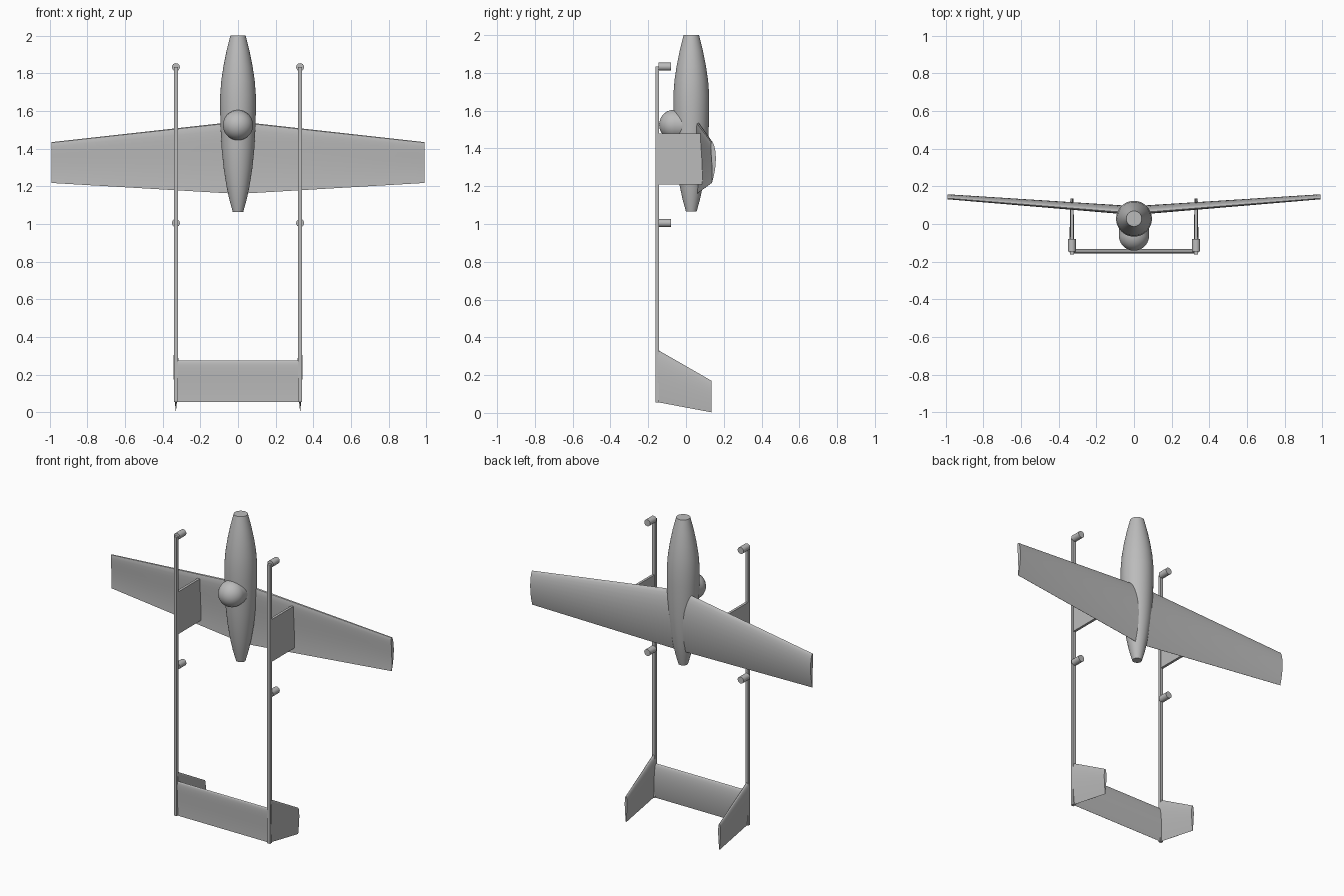
import bpy, bmesh, math
from mathutils import Vector, Matrix

cube = bpy.data.objects.get("Cube")
if cube:
    bpy.data.objects.remove(cube, do_unlink=True)

grey = bpy.data.materials.new("light grey")
grey.use_nodes = True
COLOR = (0.5, 0.5, 0.5, 1)
grey.diffuse_color = COLOR
grey.node_tree.nodes["Principled BSDF"].inputs["Base Color"].default_value = COLOR


def finish(name, bm, smooth=True):
    bmesh.ops.recalc_face_normals(bm, faces=bm.faces[:])
    mesh = bpy.data.meshes.new(name)
    bm.to_mesh(mesh)
    bm.free()
    mesh.materials.append(grey)
    ob = bpy.data.objects.new(name, mesh)
    bpy.context.collection.objects.link(ob)
    if smooth:
        bpy.ops.object.select_all(action='DESELECT')
        ob.select_set(True)
        bpy.context.view_layer.objects.active = ob
        bpy.ops.object.shade_smooth_by_angle(angle=math.radians(35))
    return ob


def loft(name, rings):
    """Skin closed rings of equal length and cap both ends."""
    bm = bmesh.new()
    rows = [[bm.verts.new(p) for p in ring] for ring in rings]
    n = len(rows[0])
    for a, b in zip(rows, rows[1:]):
        for i in range(n):
            j = (i + 1) % n
            bm.faces.new((a[i], a[j], b[j], b[i]))
    bm.faces.new(rows[0])
    bm.faces.new(rows[-1])
    return finish(name, bm)


def airfoil(thick, camber, steps=14):
    """Unit section as (distance from leading edge, height) pairs."""
    def point(c, side):
        half = 5 * thick * (0.2969 * math.sqrt(c) - 0.126 * c - 0.3516 * c**2
                            + 0.2843 * c**3 - 0.1 * c**4)
        return c, camber * 4 * c * (1 - c) + side * half
    cs = [(1 - math.cos(math.pi * i / steps)) / 2 for i in range(steps + 1)]
    return [point(c, 1) for c in reversed(cs)] + [point(c, -1) for c in cs[1:]]


def flat_section(x, y, lead, trail, thick, camber):
    chord = lead - trail
    return [(x, y + h * chord, lead - c * chord) for c, h in airfoil(thick, camber)]


def fin_section(x, y, lead, trail, thick):
    chord = lead - trail
    return [(x + h * chord, y, lead - c * chord) for c, h in airfoil(thick, 0)]


def box(name, low, high):
    low, high = Vector(low), Vector(high)
    bm = bmesh.new()
    bmesh.ops.create_cube(bm, size=1)
    for v in bm.verts:
        v.co = (low + high) / 2 + v.co * (high - low)
    return finish(name, bm, False)


def cylinder_y(name, x, z, radius, y0, y1, segments=32):
    rings = [[(x + radius * math.cos(2 * math.pi * i / segments), y,
               z + radius * math.sin(2 * math.pi * i / segments))
              for i in range(segments)] for y in (y0, y1)]
    return loft(name, rings)


# Fuselage: round body of revolution with blunt ends
AXIS_Y = 0.028
profile = [(1.065, .028), (1.13, .046), (1.2, .061), (1.3, .077), (1.4, .087),
           (1.5, .092), (1.6, .095), (1.68, .095), (1.76, .089), (1.84, .077),
           (1.92, .061), (2.0, .041)]
loft("fuselage", [[(r * math.cos(a), AXIS_Y + r * math.sin(a), z)
                   for a in (2 * math.pi * i / 48 for i in range(48))]
                  for z, r in profile])

# Belly turret: ball on a short drum
bm = bmesh.new()
bmesh.ops.create_uvsphere(bm, u_segments=40, v_segments=24, radius=.08,
                          matrix=Matrix.Translation((0, -.062, 1.525)))
finish("turret_ball", bm)
cylinder_y("turret_drum", 0, 1.525, .08, -.062, .01, 40)

# Main wing with dihedral
tip = (.137, 1.435, 1.218, .11, .045)
root = (.058, 1.545, 1.16, .11, .045)
loft("main_wing", [flat_section(-.99, *tip), flat_section(0, *root),
                   flat_section(.99, *tip)])

# Tailplane between the booms
tail = (-.15, .275, .055, .1, .03)
loft("tailplane", [flat_section(-.33, *tail), flat_section(.33, *tail)])

# Booms, pylons, lift motors and fins on both sides
for side, x in (("left", .33), ("right", -.33)):
    box(side + "_boom", (x - .01, -.162, .055), (x + .01, -.142, 1.835))
    box(side + "_pylon", (x - .008, -.145, 1.21), (x + .008, .087, 1.48))
    for place, z in (("front", 1.833), ("rear", 1.005)):
        cylinder_y(f"{side}_{place}_motor", x, z, .021, -.145, -.08)
    loft(side + "_fin", [fin_section(x, -.152, .335, .057, .1),
                         fin_section(x, .135, .17, .003, .1)])
